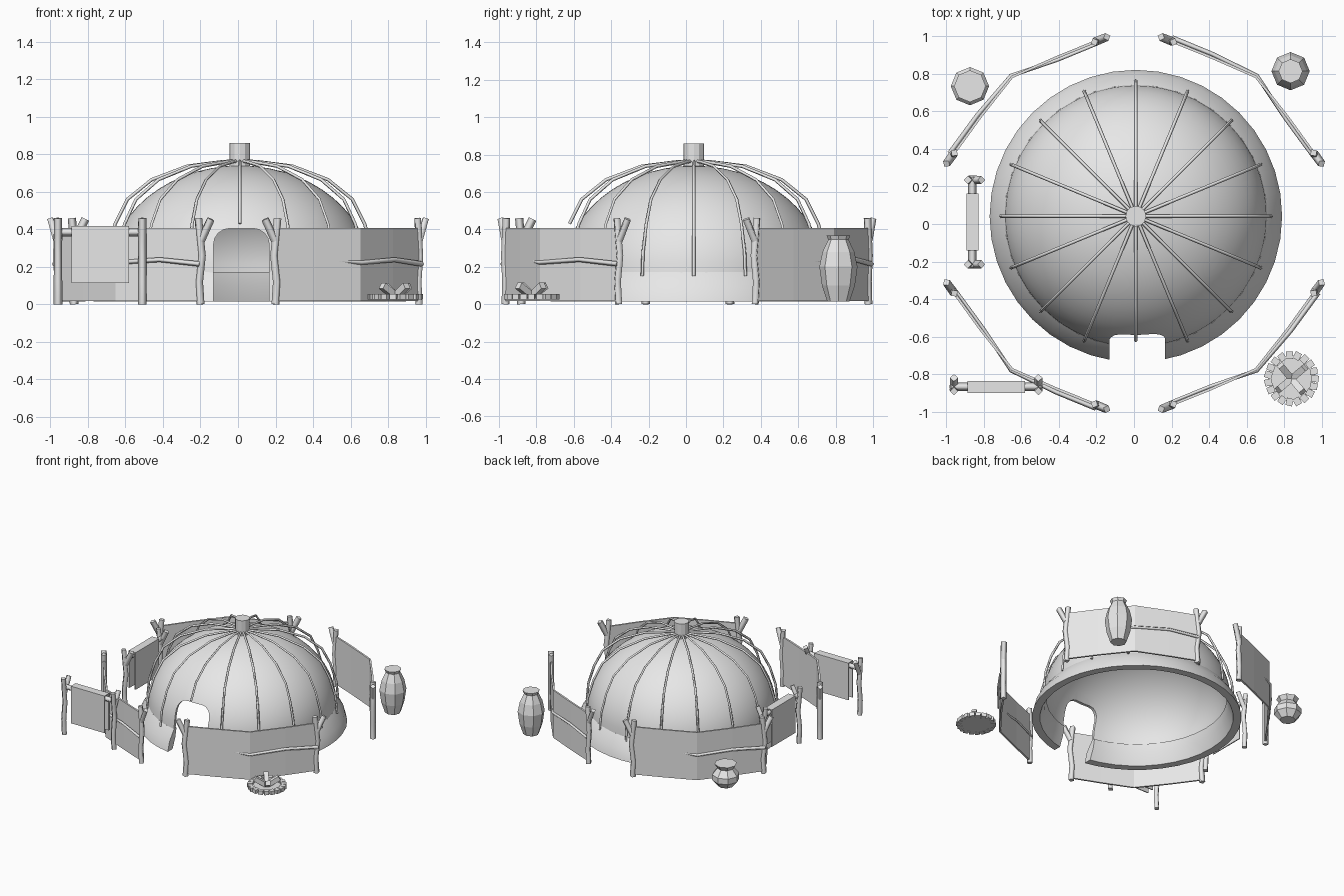
import bpy, bmesh, math, random
from mathutils import Vector, Matrix

random.seed(4)
if "Cube" in bpy.data.objects:
    bpy.data.objects.remove(bpy.data.objects["Cube"])

grey = bpy.data.materials.new("light_grey")
grey.use_nodes = True
grey.diffuse_color = (0.8, 0.8, 0.8, 1)
grey.node_tree.nodes["Principled BSDF"].inputs["Base Color"].default_value = (0.8, 0.8, 0.8, 1)
CENTRE = Vector((0.01, 0.042, 0))


def add(name, data):
    ob = bpy.data.objects.new(name, data)
    bpy.context.collection.objects.link(ob)
    data.materials.append(grey)
    return ob


def activate(ob):
    bpy.ops.object.select_all(action='DESELECT')
    ob.select_set(True)
    bpy.context.view_layer.objects.active = ob


def from_bm(name, bm):
    bmesh.ops.recalc_face_normals(bm, faces=bm.faces)
    me = bpy.data.meshes.new(name)
    bm.to_mesh(me)
    bm.free()
    return add(name, me)


def smooth(ob):
    activate(ob)
    bpy.ops.object.shade_smooth_by_angle(angle=math.radians(35))


def lathe(name, profile, sides, centre, closed=False):
    """Spin (radius, z) points; closed joins the last point to the first."""
    bm = bmesh.new()
    vs = [bm.verts.new((r, 0, z)) for r, z in profile]
    edges = [bm.edges.new(p) for p in zip(vs, vs[1:])]
    if closed:
        edges.append(bm.edges.new((vs[-1], vs[0])))
    bmesh.ops.spin(bm, geom=vs + edges, axis=(0, 0, 1), cent=(0, 0, 0),
                   angle=math.tau, steps=sides, use_duplicate=False)
    bmesh.ops.remove_doubles(bm, verts=bm.verts, dist=0.0005)
    bmesh.ops.holes_fill(bm, edges=[e for e in bm.edges if e.is_boundary])
    bmesh.ops.translate(bm, verts=bm.verts, vec=centre)
    return from_bm(name, bm)


def rods(name, paths, radius):
    """Square-section sticks along poly paths, tapering to the end."""
    cu = bpy.data.curves.new(name, 'CURVE')
    cu.dimensions = '3D'
    cu.bevel_depth = radius
    cu.bevel_resolution = 0
    cu.use_fill_caps = True
    for path, taper in paths:
        sp = cu.splines.new('POLY')
        sp.points.add(len(path) - 1)
        for i, (pt, co) in enumerate(zip(sp.points, path)):
            pt.co = (*co, 1)
            pt.radius = 1 - (1 - taper) * i / (len(path) - 1)
    ob = add(name, cu)
    activate(ob)
    bpy.ops.object.convert(target='MESH')
    return ob


def box_bm(bm, size, matrix):
    bmesh.ops.create_cube(bm, size=1, matrix=matrix @ Matrix.Diagonal((*size, 1)))


# Dome shell: outer arc up, inner arc back down
steps = [math.pi / 2 * i / 14 for i in range(15)]
outer = [(0.70 * math.cos(a), 0.16 + 0.58 * math.sin(a)) for a in steps]
inner = [(0.68 * math.cos(a), 0.16 + 0.56 * math.sin(a)) for a in reversed(steps)]
dome = lathe("dome", outer + inner, 64, CENTRE, closed=True)

# Sloping foundation ring
ring = lathe("base_ring", [(0.78, 0.015), (0.76, 0.09), (0.70, 0.172), (0.67, 0.172),
                           (0.685, 0.1), (0.72, 0.015)], 40, CENTRE, closed=True)

# Arched doorway cut through both
bm = bmesh.new()
half, corner, top = 0.148, 0.085, 0.405
arch = [(-half, -0.1)]
for side, start in ((-1, math.pi), (1, math.pi / 2)):
    for i in range(5):
        a = start - i * math.pi / 8
        arch.append((side * (half - corner) + corner * math.cos(a),
                     top - corner + corner * math.sin(a)))
arch.append((half, -0.1))
face = bm.faces.new([bm.verts.new((x + 0.018, -1.0, z)) for x, z in arch])
ext = bmesh.ops.extrude_face_region(bm, geom=[face])["geom"]
bmesh.ops.translate(bm, verts=[v for v in ext if isinstance(v, bmesh.types.BMVert)],
                    vec=(0, 0.55, 0))
cutter = from_bm("door_cutter", bm)
cutter.hide_render = True
for ob in (dome, ring):
    mod = ob.modifiers.new("door", 'BOOLEAN')
    mod.operation = 'DIFFERENCE'
    mod.solver = 'EXACT'
    mod.object = cutter
    activate(ob)
    bpy.ops.object.modifier_apply(modifier=mod.name)
    smooth(ob)
bpy.data.objects.remove(cutter)

# Bent roof ribs and the hub that gathers them
rib = [(0.03, 0.765), (0.1, 0.76), (0.28, 0.737), (0.47, 0.665), (0.6, 0.56),
       (0.665, 0.43), (0.71, 0.28), (0.722, 0.15)]
paths = []
for k in range(16):
    a = math.tau * k / 16
    pts = rib[:6] if k == 12 else rib
    paths.append(([CENTRE + Vector((r * math.cos(a), r * math.sin(a), z)) for r, z in pts], 1))
rods("roof_ribs", paths, 0.009)
lathe("roof_hub", [(0.055, 0.73), (0.055, 0.86)], 12, CENTRE)


def forked_post(name, x, y, d):
    """Crooked post whose side twig leans along direction d."""
    d = Vector((*d, 0)).normalized()
    base = Vector((x, y, 0))
    trunk = [base + d * off + Vector((0, 0, z)) for off, z in
             ((0.0, 0.0), (-0.008, 0.12), (0.008, 0.26), (-0.004, 0.37), (-0.012, 0.46))]
    twig = [base + d * 0.003 + Vector((0, 0, 0.34)), base + d * 0.06 + Vector((0, 0, 0.455))]
    rods(name, [(trunk, 0.95), (twig, 0.95)], 0.023)


# Four bent windbreaks: sheet, end posts and a woven branch
fence = [(0.965, -0.36), (0.82, -0.56), (0.65, -0.775), (0.41, -0.88), (0.2, -0.965)]
for label, sx, sy in (("front_left", 1, -1), ("front_right", -1, -1),
                      ("back_left", 1, 1), ("back_right", -1, 1)):
    line = [Vector((x * sx, -y * sy, 0)) for x, y in fence]
    if sy > 0:
        line = [p + Vector((0, 0.01, 0)) for p in line]
    bm = bmesh.new()
    low = [bm.verts.new(p + Vector((0, 0, 0.018))) for p in line]
    high = [bm.verts.new(p + Vector((0, 0, 0.408))) for p in line]
    for i in range(len(line) - 1):
        bm.faces.new((low[i], low[i + 1], high[i + 1], high[i]))
    sheet = from_bm(label + "_windbreak", bm)
    mod = sheet.modifiers.new("thickness", 'SOLIDIFY')
    mod.thickness = 0.014
    mod.offset = 0

    for tag, end, before in (("side", line[0], line[1]), ("middle", line[-1], line[-2])):
        forked_post(f"{label}_{tag}_post", end.x, end.y, (end - before).xy)

    # The branch is outside on one half and inside on the other
    run = line if sx * sy < 0 else line[::-1]
    heights = (0.215, 0.238, 0.222, 0.24, 0.225)
    branch = []
    for i, (p, z) in enumerate(zip(run, heights)):
        q = p * (1.018 if i < 2 else 1.008 if i == 2 else 0.985)
        branch.append((q.x, q.y, z))
    rods(label + "_branch", [(branch, 0.6)], 0.014)

# Two drying racks with a hide folded over a crossbar
for label, pos, angle in (("front", (-0.735, -0.868), 0), ("side", (-0.862, 0.01), math.pi / 2)):
    along = Vector((math.cos(angle), math.sin(angle), 0))
    across = Vector((-along.y, along.x, 0))
    mid = Vector((*pos, 0))
    lean = across * (-1 if label == "side" else 1)
    for tag, s in (("first", -1), ("second", 1)):
        p = mid + along * s * 0.225 - lean * 0.012
        forked_post(f"{label}_rack_{tag}_post", p.x, p.y, lean.xy)
    up = Vector((0, 0, 0.385))
    rods(label + "_rack_bar", [([mid - along * 0.24 + up, mid + along * 0.24 + up], 1)], 0.022)
    bm = bmesh.new()
    turn = Matrix.Translation(mid) @ Matrix.Rotation(angle, 4, 'Z')
    for s in (-1, 1):
        box_bm(bm, (0.305, 0.008, 0.3), turn @ Matrix.Translation((0, s * 0.028, 0.265)))
    box_bm(bm, (0.305, 0.064, 0.008), turn @ Matrix.Translation((0, 0, 0.415)))
    from_bm(label + "_hide", bm)

# Fire pit: stone circle, ash disc and crossed logs
fire = Matrix.Translation((0.84, -0.825, 0))
bm = bmesh.new()
for k in range(19):
    spin = Matrix.Rotation(math.tau * k / 19, 4, 'Z')
    tilt = Matrix.Rotation(random.uniform(-0.3, 0.3), 4, 'Z')
    box_bm(bm, (0.04, 0.036, 0.03), fire @ spin @ Matrix.Translation((0.125, 0, 0.04)) @ tilt)
from_bm("fire_stones", bm)
lathe("fire_bed", [(0.125, 0.026), (0.125, 0.036)], 19, fire.translation)
bm = bmesh.new()
for k in range(4):
    spin = Matrix.Rotation(math.radians(40 + 90 * k), 4, 'Z')
    tilt = Matrix.Rotation(math.radians(-32), 4, 'Y')
    box_bm(bm, (0.1, 0.036, 0.036), fire @ spin @ Matrix.Translation((0.05, 0, 0.073)) @ tilt)
from_bm("fire_logs", bm)

# Faceted storage jars
lathe("tall_jar", [(0.06, 0.015), (0.088, 0.1), (0.102, 0.2), (0.085, 0.28),
                   (0.054, 0.345), (0.064, 0.368)], 8, (0.835, 0.815, 0))
lathe("small_jar", [(0.06, 0.015), (0.102, 0.065), (0.102, 0.11), (0.062, 0.16),
                    (0.085, 0.195)], 8, (-0.875, 0.735, 0))
